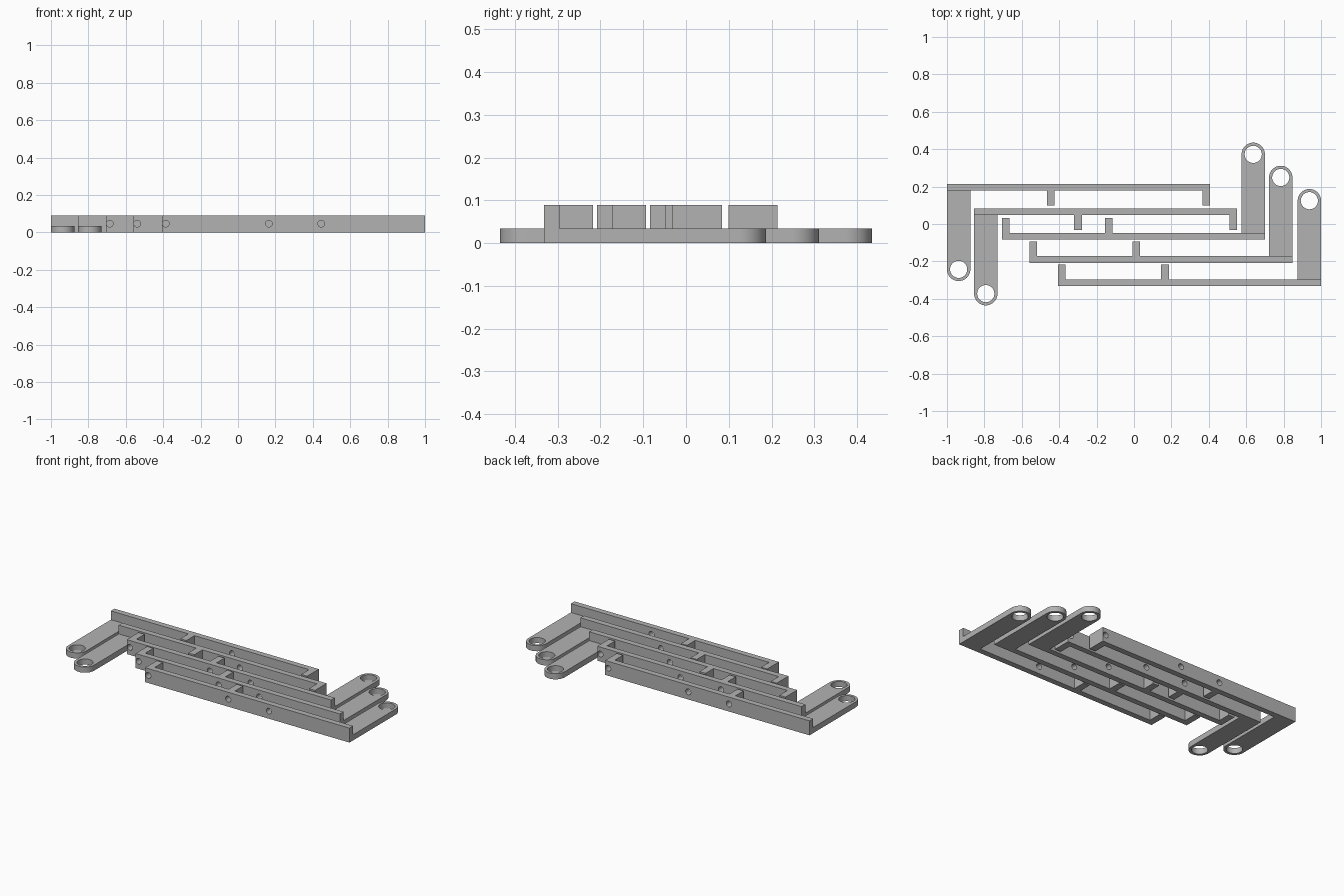
import bpy, bmesh
from math import pi, radians, cos, sin
from mathutils import Matrix

if "Cube" in bpy.data.objects:
    bpy.data.objects.remove(bpy.data.objects["Cube"])

grey = bpy.data.materials.new("plain grey")
grey.use_nodes = True
colour = (0.45, 0.45, 0.45, 1)
grey.diffuse_color = colour
grey.node_tree.nodes["Principled BSDF"].inputs["Base Color"].default_value = colour

LENGTH, THICK, HEIGHT = 1.407, 0.036, 0.09      # wall
TAB_W, TAB_REACH = 0.042, 0.115                 # tabs along the wall
ARM_W, ARM_REACH, ARM_H = 0.125, 0.519, 0.035   # flat arm
END_HOLE, NEAR_HOLE, FAR_HOLE = TAB_W / 2, 0.572, 0.852


def make_object(name, bm):
    mesh = bpy.data.meshes.new(name)
    bmesh.ops.recalc_face_normals(bm, faces=bm.faces)
    bm.to_mesh(mesh)
    bm.free()
    mesh.materials.append(grey)
    obj = bpy.data.objects.new(name, mesh)
    bpy.context.collection.objects.link(obj)
    return obj


def extrude_profile(name, points, height):
    bm = bmesh.new()
    face = bm.faces.new([bm.verts.new((x, y, 0)) for x, y in points])
    result = bmesh.ops.extrude_face_region(bm, geom=[face])
    verts = [v for v in result["geom"] if isinstance(v, bmesh.types.BMVert)]
    bmesh.ops.translate(bm, verts=verts, vec=(0, 0, height))
    return make_object(name, bm)


def drill(obj, radius, matrices):
    """Cut round holes, then bake the result into the mesh."""
    bm = bmesh.new()
    for m in matrices:
        bmesh.ops.create_cone(bm, cap_ends=True, segments=32, radius1=radius,
                              radius2=radius, depth=0.6, matrix=m)
    cutter = make_object("hole_cutter", bm)
    cutter.hide_render = True
    mod = obj.modifiers.new("holes", "BOOLEAN")
    mod.operation, mod.solver, mod.object = "DIFFERENCE", "EXACT", cutter
    bpy.context.view_layer.update()
    graph = bpy.context.evaluated_depsgraph_get()
    baked = bpy.data.meshes.new_from_object(obj.evaluated_get(graph))
    obj.modifiers.clear()
    obj.data = baked
    bpy.data.objects.remove(cutter)


def wall(name, tab_centre):
    # Upright wall with one tab at the free end and one part way along
    a, b = tab_centre - TAB_W / 2, tab_centre + TAB_W / 2
    obj = extrude_profile(name, [
        (0, 0), (LENGTH, 0), (LENGTH, THICK), (b, THICK), (b, TAB_REACH),
        (a, TAB_REACH), (a, THICK), (TAB_W, THICK), (TAB_W, TAB_REACH),
        (0, TAB_REACH)], HEIGHT)
    turn = Matrix.Rotation(pi / 2, 4, "X")
    drill(obj, 0.018, [Matrix.Translation((x, 0, 0.047)) @ turn
                       for x in (END_HOLE, NEAR_HOLE, FAR_HOLE)])
    return obj


def arm(name):
    # Flat arm with a rounded, drilled tip
    r = ARM_W / 2
    cx, cy = LENGTH - r, ARM_REACH - r
    steps = 24
    points = [(LENGTH - ARM_W, THICK), (LENGTH, THICK)]
    points += [(cx + r * cos(pi * i / steps), cy + r * sin(pi * i / steps))
               for i in range(steps + 1)]
    obj = extrude_profile(name, points, ARM_H)
    drill(obj, 0.046, [Matrix.Translation((cx, cy, 0))])
    return obj


def bracket(name, x, y, tab_centre, turned):
    for obj in (wall(name + "_wall", tab_centre), arm(name + "_arm")):
        obj.location = (x, y, 0)
        obj.rotation_euler.z = pi if turned else 0
        bpy.ops.object.select_all(action="DESELECT")
        obj.select_set(True)
        bpy.context.view_layer.objects.active = obj
        bpy.ops.object.shade_smooth_by_angle(angle=radians(30))


# Three brackets with arms to the back, two turned round with arms to the front
bracket("front_bracket", -0.407, -0.332, NEAR_HOLE, False)
bracket("second_bracket", -0.56, -0.208, NEAR_HOLE, False)
bracket("middle_bracket", -0.707, -0.084, NEAR_HOLE, False)
bracket("fourth_bracket", 0.552, 0.084, FAR_HOLE, True)
bracket("back_bracket", 0.407, 0.214, FAR_HOLE, True)
